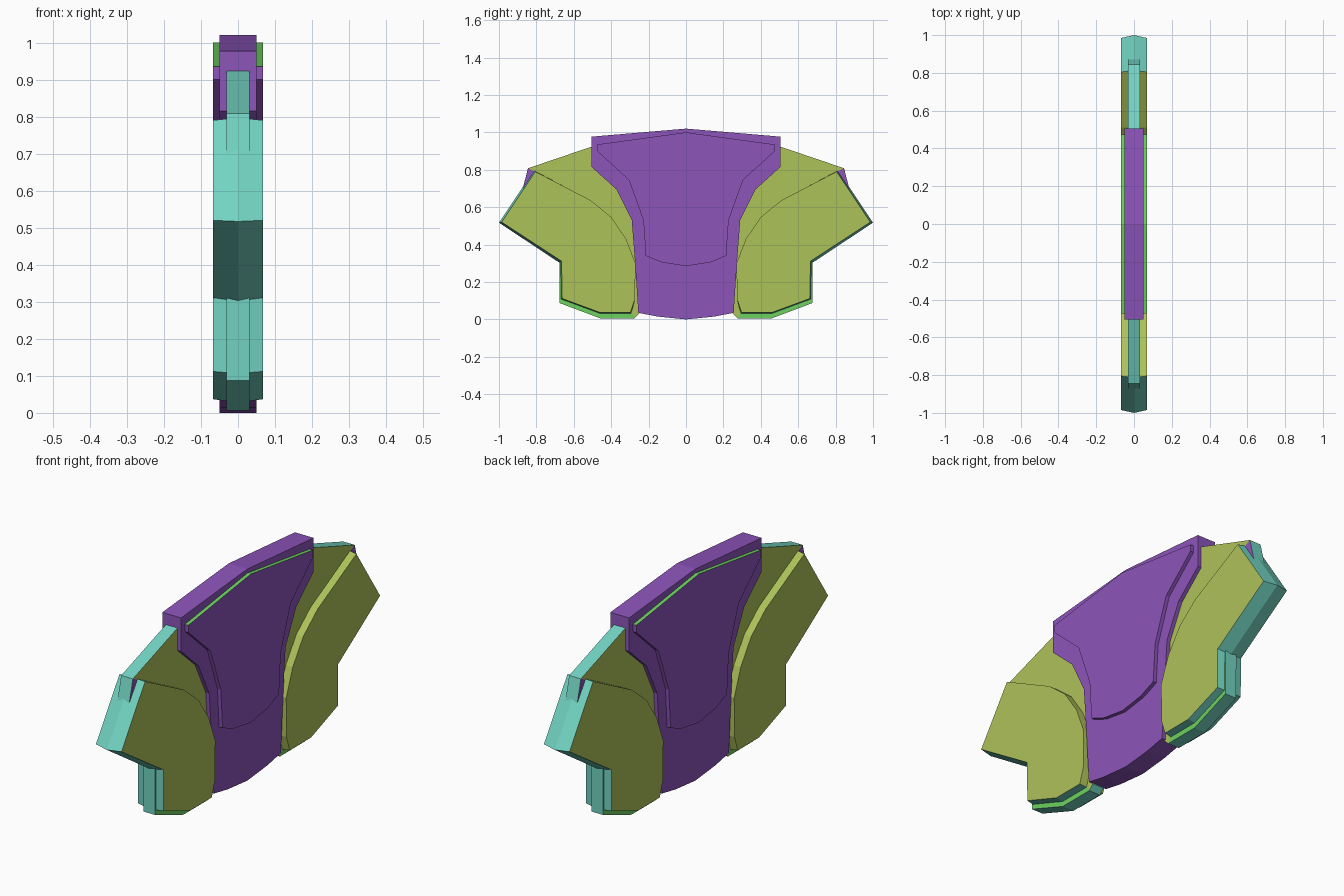
import bpy, bmesh

if "Cube" in bpy.data.objects:
    bpy.data.objects.remove(bpy.data.objects["Cube"])


def material(name, rgb):
    lin = [((c + 0.055) / 1.055) ** 2.4 for c in rgb]
    m = bpy.data.materials.new(name)
    m.diffuse_color = (*lin, 1)
    m.use_nodes = True
    m.node_tree.nodes["Principled BSDF"].inputs["Base Color"].default_value = m.diffuse_color
    return m


PURPLE = material("purple", (0.55, 0.33, 0.73))
OLIVE = material("olive", (0.68, 0.76, 0.35))
TEAL = material("teal", (0.45, 0.83, 0.76))
GREEN = material("green", (0.43, 0.82, 0.38))


def build(name, rings, mats, rim_rule):
    """Loft (x, profile) rings along x; caps use mats[0], rim edge i uses mats[rim_rule(i)]."""
    bm = bmesh.new()
    loops = [[bm.verts.new((x, y, z)) for y, z in prof] for x, prof in rings]
    n = len(loops[0])
    bm.faces.new(loops[0])
    bm.faces.new(loops[-1])
    for a, b in zip(loops, loops[1:]):
        for i in range(n):
            j = (i + 1) % n
            f = bm.faces.new((a[i], a[j], b[j], b[i]))
            f.material_index = rim_rule(i)
    bmesh.ops.recalc_face_normals(bm, faces=bm.faces)
    mesh = bpy.data.meshes.new(name)
    bm.to_mesh(mesh)
    bm.free()
    for m in mats:
        mesh.materials.append(m)
    ob = bpy.data.objects.new(name, mesh)
    bpy.context.collection.objects.link(ob)
    return ob


def plate(name, prof, half, mats, rim_rule):
    return build(name, [(-half, prof), (half, prof)], mats, rim_rule)


def symmetric(half):
    """Mirror a half profile whose first and last points lie on y = 0."""
    return half + [(-y, z) for y, z in half[-2:0:-1]]


# Central plate
core = symmetric([(0, 1.02), (0.505, 0.977), (0.505, 0.815), (0.372, 0.695),
                  (0.29, 0.53), (0.272, 0.3), (0.255, 0.035), (0.15, 0.015), (0, 0)])
plate("centre_plate", core, 0.05, [PURPLE], lambda i: 0)

# Raised panel with green top edges
panel = symmetric([(0, 1.0), (0.475, 0.935), (0.475, 0.9), (0.305, 0.745),
                   (0.228, 0.53), (0.215, 0.34), (0.13, 0.305), (0, 0.285)])
last = len(panel) - 1
plate("raised_panel", panel, 0.068, [PURPLE, GREEN], lambda i: 1 if i in (0, last) else 0)

# Wing profiles: flat outer face and slightly larger middle ridge
face = [(0.805, 0.79), (0.985, 0.52), (0.665, 0.311), (0.663, 0.112), (0.46, 0.037),
        (0.297, 0.037), (0.273, 0.11), (0.27, 0.3), (0.32, 0.43), (0.4, 0.547), (0.51, 0.637)]
ridge = [(0.813, 0.797), (1.0, 0.517), (0.675, 0.302), (0.673, 0.106), (0.462, 0.028),
         (0.292, 0.028)] + face[6:]
inner_top = [(0.2, 0.9), (0.5, 0.925), (0.845, 0.808), (0.8, 0.785), (0.5, 0.4),
             (0.3, 0.05), (0.275, 0.006), (0.25, 0.03), (0.2, 0.5)]
inner_foot = [(0.677, 0.33), (0.675, 0.087), (0.46, 0.006), (0.275, 0.006),
              (0.3, 0.05), (0.5, 0.33)]
tip = [(0.845, 0.808), (0.874, 0.695), (0.8, 0.785)]

for side, s in (("front", -1), ("back", 1)):
    def flip(prof):
        return [(s * y, z) for y, z in prof]

    # Outer wing: teal rim outside, olive along the inner arc
    build(side + "_wing", [(-0.068, flip(face)), (0, flip(ridge)), (0.068, flip(face))],
          [OLIVE, TEAL], lambda i: 1 if i < 5 else 0)
    # Thin inner layer behind the wing
    plate(side + "_inner_layer", flip(inner_top), 0.031, [OLIVE, TEAL], lambda i: 1)
    plate(side + "_inner_foot", flip(inner_foot), 0.031, [GREEN, TEAL], lambda i: 1)
    plate(side + "_inner_tip", flip(tip), 0.031, [PURPLE, TEAL], lambda i: 1)
